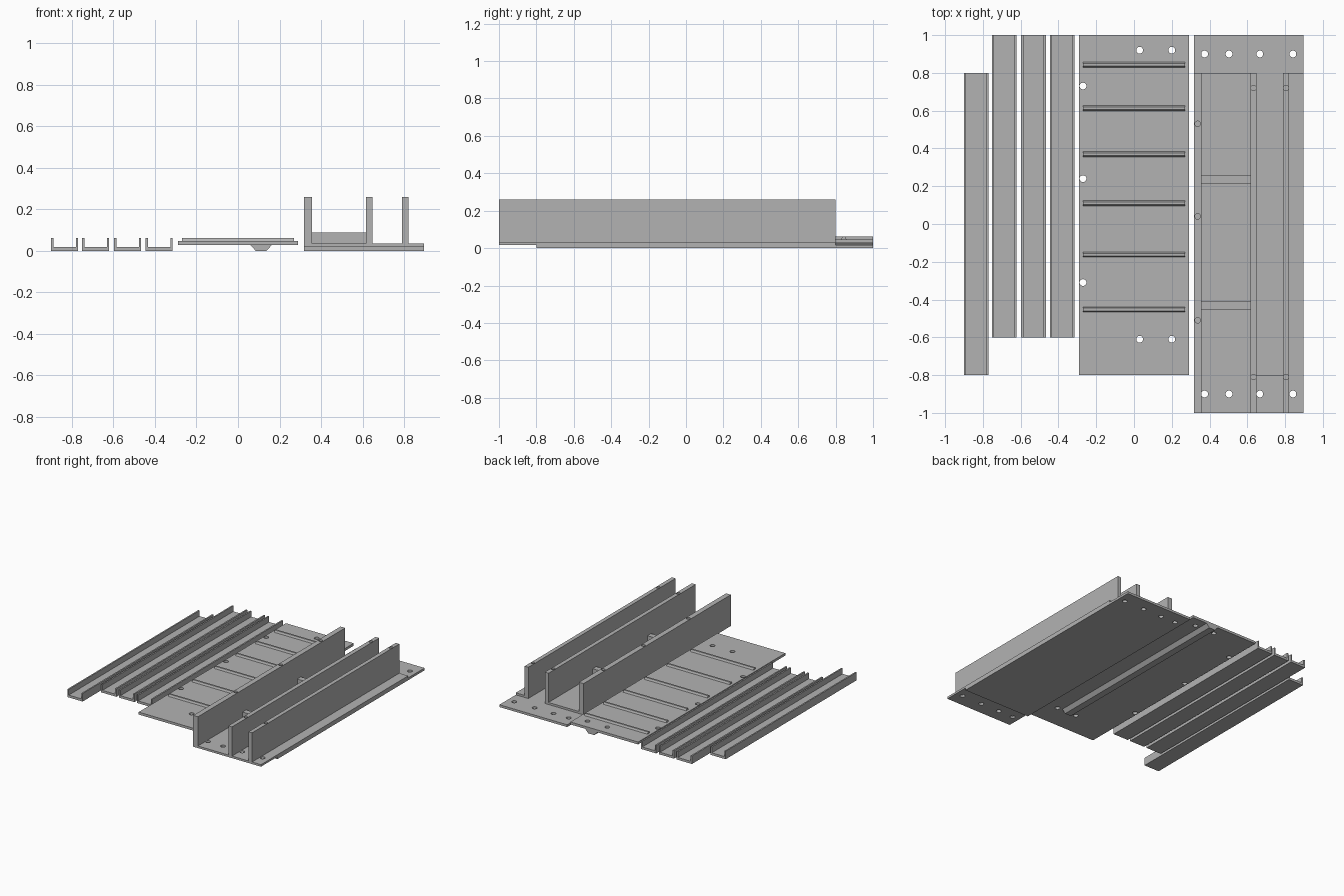
import bpy, bmesh, math

if "Cube" in bpy.data.objects:
    bpy.data.objects.remove(bpy.data.objects["Cube"])

grey = bpy.data.materials.new("light grey")
grey.diffuse_color = (0.45, 0.45, 0.45, 1)
grey.use_nodes = True
grey.node_tree.nodes["Principled BSDF"].inputs["Base Color"].default_value = grey.diffuse_color


def prism(name, outline, axis, lo, hi):
    """Extrude a 2D outline along an axis ('X', 'Y' or 'Z') from lo to hi."""
    place = {"X": lambda a, b, t: (t, a, b),
             "Y": lambda a, b, t: (a, t, b),
             "Z": lambda a, b, t: (a, b, t)}[axis]
    bm = bmesh.new()
    face = bm.faces.new([bm.verts.new(place(a, b, lo)) for a, b in outline])
    ext = bmesh.ops.extrude_face_region(bm, geom=[face])
    step = place(0, 0, hi - lo)
    bmesh.ops.translate(bm, vec=step, verts=[g for g in ext["geom"] if isinstance(g, bmesh.types.BMVert)])
    bmesh.ops.recalc_face_normals(bm, faces=bm.faces)
    me = bpy.data.meshes.new(name)
    bm.to_mesh(me)
    bm.free()
    me.materials.append(grey)
    ob = bpy.data.objects.new(name, me)
    bpy.context.collection.objects.link(ob)
    return ob


def box(name, x0, x1, y0, y1, z0, z1):
    return prism(name, [(x0, y0), (x1, y0), (x1, y1), (x0, y1)], "Z", z0, z1)


def drill(ob, centres, z0, z1, r=0.018):
    """Cut round vertical holes between z0 and z1."""
    bm = bmesh.new()
    for x, y in centres:
        cyl = bmesh.ops.create_cone(bm, cap_ends=True, segments=24, radius1=r, radius2=r, depth=z1 - z0)
        bmesh.ops.translate(bm, vec=(x, y, (z0 + z1) / 2), verts=cyl["verts"])
    me = bpy.data.meshes.new("hole_cutter")
    bm.to_mesh(me)
    bm.free()
    me.materials.append(grey)
    cutter = bpy.data.objects.new("hole_cutter", me)
    bpy.context.collection.objects.link(cutter)
    mod = ob.modifiers.new("holes", "BOOLEAN")
    mod.operation, mod.solver, mod.object = "DIFFERENCE", "EXACT", cutter
    dg = bpy.context.evaluated_depsgraph_get()
    cut = bpy.data.meshes.new_from_object(ob.evaluated_get(dg))
    ob.modifiers.clear()
    ob.data = cut
    bpy.data.objects.remove(cutter)
    bpy.context.view_layer.objects.active = ob
    ob.select_set(True)
    bpy.ops.object.shade_smooth_by_angle(angle=math.radians(30))
    ob.select_set(False)


# Four U-shaped channels
H, T, W = 0.062, 0.011, 0.13
for i, (x, y) in enumerate([(-0.90, -0.8), (-0.751, -0.6), (-0.597, -0.6), (-0.445, -0.6)]):
    u = [(x, 0), (x + W, 0), (x + W, H), (x + W - T, H), (x + W - T, 0.018),
         (x + T, 0.018), (x + T, H), (x, H)]
    prism(f"channel_{i + 1}", u, "Y", y, y + 1.6)

# Cover plate with screw holes
cover = box("cover_plate", -0.29, 0.29, -0.8, 1.0, 0.028, 0.047)
drill(cover, [(-0.27, 0.73), (-0.27, 0.24), (-0.27, -0.31)]
      + [(x, y) for x in (0.03, 0.2) for y in (0.92, -0.61)], 0, 0.1)

# Raised ridges across the cover
for i, y in enumerate((0.843, 0.613, 0.37, 0.11, -0.162, -0.453)):
    prism(f"cover_ridge_{i + 1}", [(y - 0.014, 0.047), (y + 0.014, 0.047), (y + 0.007, 0.062),
                                   (y - 0.007, 0.062)], "X", -0.27, 0.27)

# Tapered keel under the cover
prism("cover_keel", [(0.06, 0.028), (0.085, 0), (0.138, 0), (0.163, 0.028)], "Y", -0.6, 1.0)

# Base: lower plate and slotted upper deck, offset lengthwise
hole_x = (0.374, 0.503, 0.666, 0.841)
lower = box("base_lower_plate", 0.317, 0.897, -0.8, 1.0, 0, 0.018)
drill(lower, [(x, 0.9) for x in hole_x], -0.1, 0.1)
deck = prism("base_upper_deck", [(0.317, -1), (0.897, -1), (0.897, 0.8), (0.79, 0.8), (0.79, -0.8),
                                 (0.649, -0.8), (0.649, 0.8), (0.317, 0.8)], "Z", 0.018, 0.034)
drill(deck, [(x, -0.9) for x in hole_x], -0.1, 0.1)

# Three upright walls with screw holes in their top edges
for name, x0, x1, ys in (("outer_wall", 0.317, 0.357, (0.53, 0.04, -0.51)),
                         ("middle_wall", 0.617, 0.649, (0.72, -0.81)),
                         ("inner_wall", 0.79, 0.821, (0.72, -0.81))):
    wall = box(name, x0, x1, -1, 0.8, 0.034, 0.26)
    drill(wall, [((x0 + x1) / 2, y) for y in ys], 0.16, 0.3, 0.0145)

# Cross ribs between the first two walls
for i, y in enumerate((0.237, -0.432)):
    box(f"cross_rib_{i + 1}", 0.357, 0.617, y - 0.022, y + 0.022, 0.034, 0.088)
